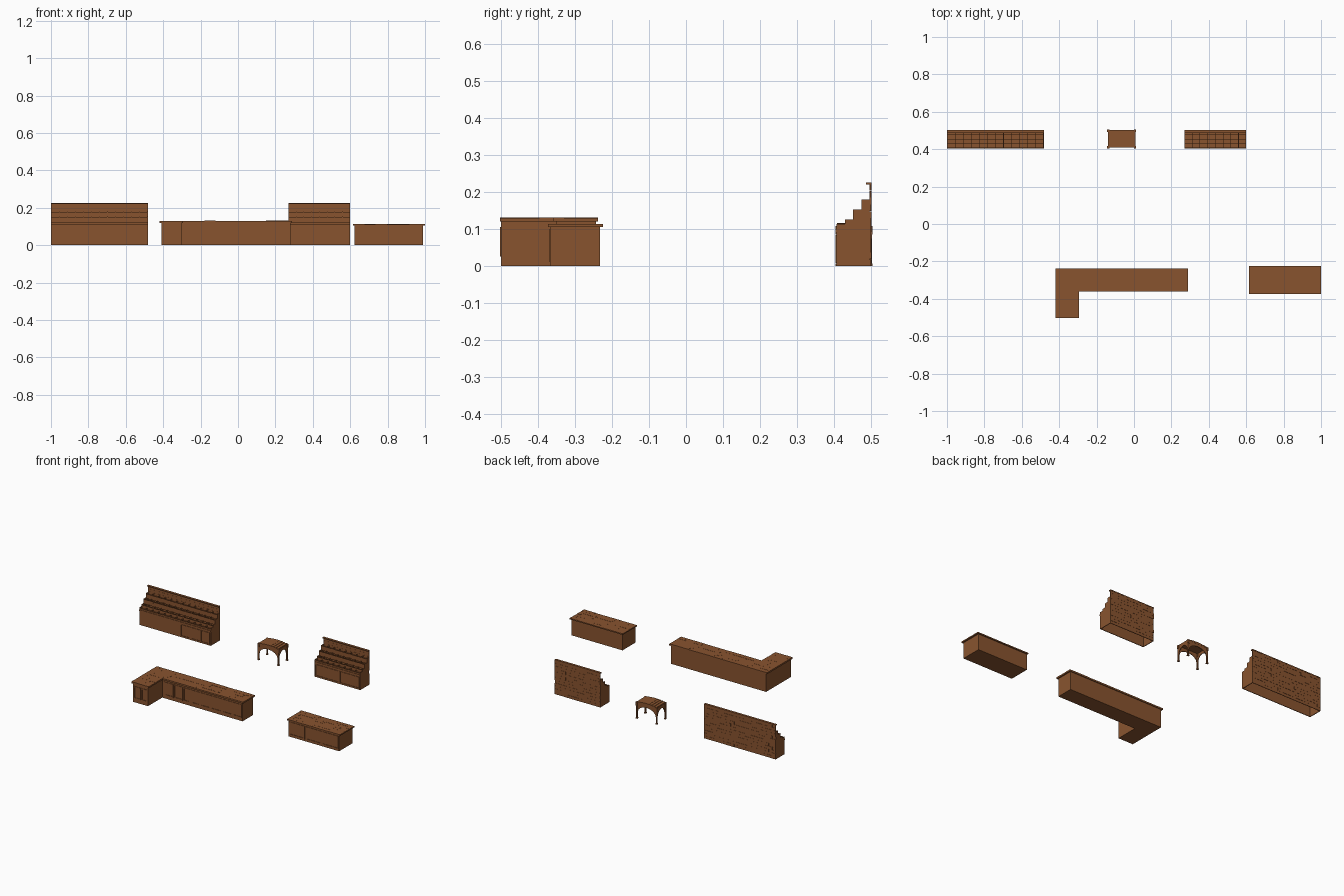
import bpy, bmesh, math, random
from mathutils import Matrix, Vector

random.seed(4)
if "Cube" in bpy.data.objects:
    bpy.data.objects.remove(bpy.data.objects["Cube"], do_unlink=True)

# Single wood colour
wood = bpy.data.materials.new("brown_wood")
wood.use_nodes = True
wood.diffuse_color = (0.25, 0.088, 0.028, 1)
wood.node_tree.nodes["Principled BSDF"].inputs["Base Color"].default_value = wood.diffuse_color


def finish(name, bm):
    bmesh.ops.recalc_face_normals(bm, faces=bm.faces)
    mesh = bpy.data.meshes.new(name)
    bm.to_mesh(mesh)
    bm.free()
    mesh.materials.append(wood)
    obj = bpy.data.objects.new(name, mesh)
    bpy.context.collection.objects.link(obj)
    return obj


def add_box(bm, x, y, z):
    """Box from three (low, high) ranges."""
    size = [b - a for a, b in (x, y, z)]
    mid = [(a + b) / 2 for a, b in (x, y, z)]
    bmesh.ops.create_cube(bm, size=1, matrix=Matrix.Translation(mid) @ Matrix.Diagonal((*size, 1)))


def add_prism(bm, outline, offset):
    """Extrude a flat outline of 3D points."""
    face = bm.faces.new([bm.verts.new(p) for p in outline])
    out = bmesh.ops.extrude_face_region(bm, geom=[face])
    bmesh.ops.translate(bm, vec=Vector(offset),
                        verts=[v for v in out["geom"] if isinstance(v, bmesh.types.BMVert)])


def box(name, x, y, z):
    bm = bmesh.new()
    add_box(bm, x, y, z)
    return finish(name, bm)


def staggered(span, row, length):
    """Split a span into plank ranges, shifting every second row."""
    a, b = span
    cuts, p = [a], a + length * (0.5 if row % 2 else 1)
    while p < b - length * 0.2:
        cuts.append(p)
        p += length
    return list(zip(cuts, cuts[1:] + [b]))


def plank_top(name, x, y, z, rows, length=0.06):
    bm = bmesh.new()
    step = (y[1] - y[0]) / rows
    for r in range(rows):
        y0 = y[0] + r * step
        for a, b in staggered(x, r, length):
            add_box(bm, (a, b), (y0, y0 + step), (z[0], z[1] - random.uniform(0, 0.0015)))
    finish(name, bm)


def doors(name, edges, y, z, rail=0.007):
    """Raised frames with a thin inner panel, on a face looking to -y."""
    bm = bmesh.new()
    for a, b in zip(edges, edges[1:]):
        a, b = a + 0.002, b - 0.002
        add_box(bm, (a, a + rail), (y - 0.003, y), z)
        add_box(bm, (b - rail, b), (y - 0.003, y), z)
        add_box(bm, (a + rail, b - rail), (y - 0.003, y), (z[0], z[0] + rail))
        add_box(bm, (a + rail, b - rail), (y - 0.003, y), (z[1] - rail, z[1]))
    finish(name, bm)


# Corner counter: long run plus a return towards the front
box("corner_counter_body", (-0.41, 0.28), (-0.352, -0.243), (0, 0.121))
box("corner_counter_return", (-0.41, -0.302), (-0.5, -0.352), (0, 0.121))
plank_top("corner_counter_top", (-0.42, 0.288), (-0.36, -0.238), (0.12, 0.131), 4)
plank_top("corner_counter_return_top", (-0.42, -0.295), (-0.503, -0.36), (0.12, 0.131), 4)
doors("corner_counter_doors", [-0.29, -0.22, -0.15, -0.095, -0.03, 0.05, 0.13, 0.21, 0.276],
      -0.352, (0.02, 0.108))
doors("corner_counter_return_doors", [-0.406, -0.352, -0.306], -0.5, (0.025, 0.105))

# Low counter
box("low_counter_body", (0.622, 0.99), (-0.368, -0.232), (0, 0.106))
plank_top("low_counter_top", (0.616, 1.0), (-0.374, -0.225), (0.105, 0.113), 6)
doors("low_counter_doors", [0.626, 0.745, 0.865, 0.986], -0.368, (0.012, 0.098))

# Stepped display stands: (front y, back y, top z) for each step
STEPS = [(0.407, 0.430, 0.113), (0.430, 0.452, 0.125), (0.452, 0.475, 0.153), (0.475, 0.497, 0.180)]


def display_stand(prefix, x, bin_count, door_edges):
    x0, x1 = x
    # Stepped side boards
    bm = bmesh.new()
    profile = [(0.407, 0)]
    for y0, y1, z in STEPS:
        profile += [(y0, z), (y1, z)]
    profile.append((0.497, 0))
    for sx in (x0, x1 - 0.004):
        add_prism(bm, [(sx, y, z) for y, z in profile], (0.004, 0, 0))
    finish(prefix + "_sides", bm)
    # Cabinet front and its doors
    box(prefix + "_front", (x0, x1), (0.407, 0.411), (0, 0.1))
    box(prefix + "_ledge", (x0, x1), (0.404, 0.409), (0.09, 0.1))
    doors(prefix + "_doors", door_edges, 0.407, (0.008, 0.084), 0.004)
    # Trays with lips and dividers
    bm = bmesh.new()
    for y0, y1, z in STEPS:
        floor = z - 0.011
        add_box(bm, (x0, x1), (y0, y1), (floor - 0.002, floor))
        add_box(bm, (x0, x1), (y0, y0 + 0.003), (floor - 0.022, z - 0.003))
        for i in range(1, bin_count):
            cx = x0 + (x1 - x0) * i / bin_count
            add_box(bm, (cx - 0.0015, cx + 0.0015), (y0, y1), (floor, z))
    finish(prefix + "_trays", bm)
    # Plank back and cap rail
    bm = bmesh.new()
    rows = 12
    for r in range(rows):
        h = 0.222 / rows
        for a, b in staggered(x, r, 0.05):
            add_box(bm, (a, b), (0.497, 0.5 + random.uniform(0, 0.0015)),
                    (r * h, (r + 1) * h - 0.0004))
    finish(prefix + "_back", bm)
    box(prefix + "_cap", (x0, x1), (0.487, 0.502), (0.22, 0.226))


display_stand("wide_stand", (-1.0, -0.482), 12, [-0.70, -0.63, -0.557, -0.486])
display_stand("narrow_stand", (0.27, 0.6), 8, [0.274, 0.45, 0.596])

# Small table: turned-out legs, arched aprons and a slatted top
TX, TY = (-0.138, 0.006), (0.411, 0.499)
bm = bmesh.new()
for cx in TX:
    for cy in TY:
        for half, z0, z1 in ((0.006, 0, 0.006), (0.004, 0.006, 0.085), (0.006, 0.085, 0.108)):
            add_box(bm, (cx - half, cx + half), (cy - half, cy + half), (z0, z1))
finish("table_legs", bm)


def arch(a, b):
    """Apron outline as (position, z), arched on its lower edge."""
    pts = [(a, 0.105), (a, 0.045)]
    for i in range(9):
        t = math.pi * i / 8
        pts.append(((a + b) / 2 - (b - a - 0.012) / 2 * math.cos(t), 0.045 + 0.042 * math.sin(t)))
    return pts + [(b, 0.045), (b, 0.105)]


bm = bmesh.new()
for cy in TY:
    add_prism(bm, [(u, cy - 0.002, z) for u, z in arch(*TX)], (0, 0.004, 0))
for cx in TX:
    add_prism(bm, [(cx - 0.002, u, z) for u, z in arch(*TY)], (0.004, 0, 0))
finish("table_aprons", bm)

bm = bmesh.new()
for i in range(8):
    w = (TX[1] - TX[0]) / 8
    a = TX[0] + i * w
    lift = 0.007 * math.sin(math.pi * (i + 0.5) / 8)
    add_box(bm, (a, a + w), (TY[0] - 0.003, TY[1] + 0.003), (0.104, 0.109 + lift))
finish("table_top", bm)
